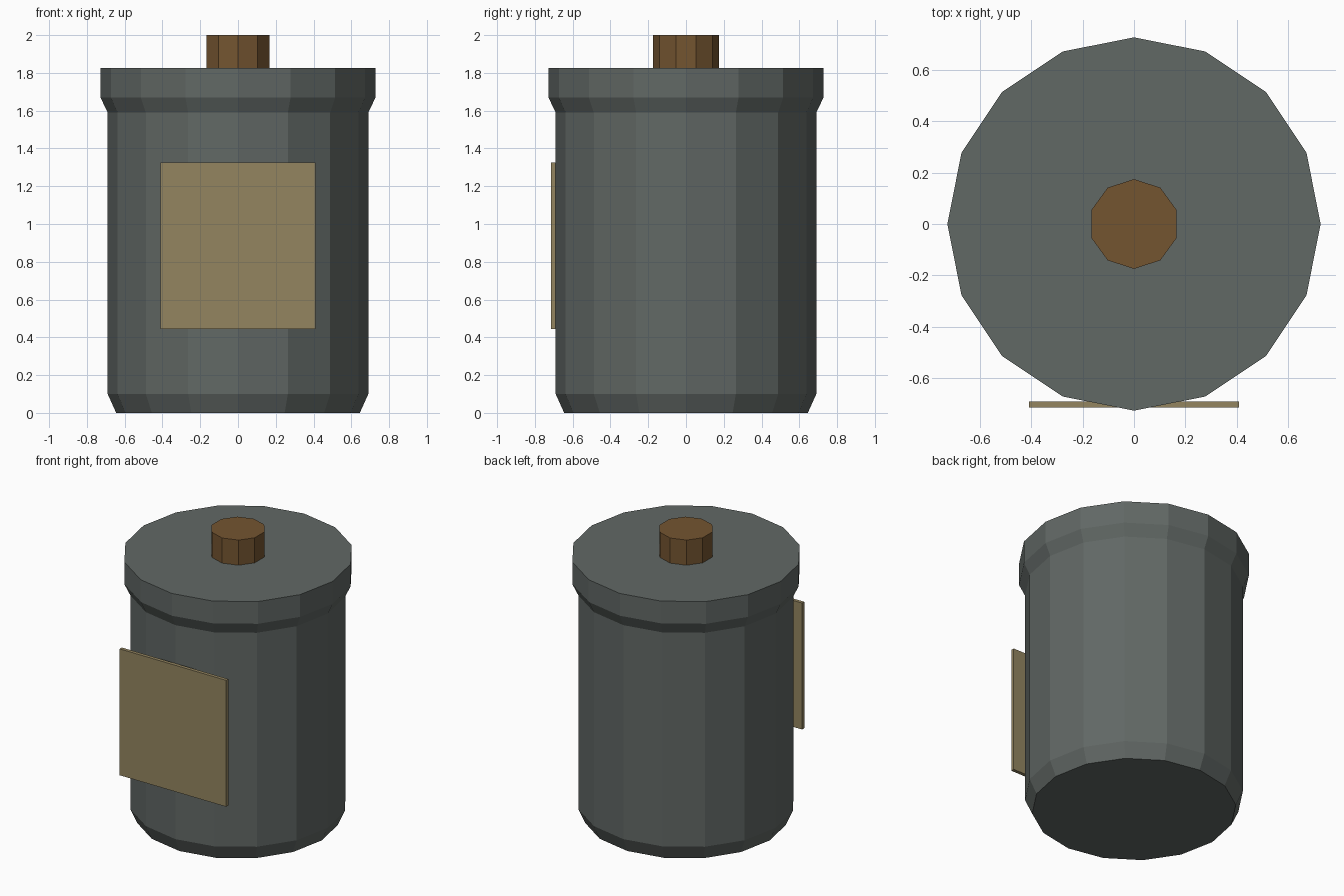
import bpy, bmesh, math

if "Cube" in bpy.data.objects:
    bpy.data.objects.remove(bpy.data.objects["Cube"])


def material(name, color):
    m = bpy.data.materials.new(name)
    m.diffuse_color = (*color, 1.0)
    m.use_nodes = True
    m.node_tree.nodes["Principled BSDF"].inputs["Base Color"].default_value = m.diffuse_color
    return m


def finish(name, bm, mat):
    bmesh.ops.recalc_face_normals(bm, faces=bm.faces)
    me = bpy.data.meshes.new(name)
    bm.to_mesh(me)
    bm.free()
    me.materials.append(mat)
    ob = bpy.data.objects.new(name, me)
    bpy.context.collection.objects.link(ob)
    return ob


def lathe(name, profile, sides, mat):
    """Flat-faced capped solid from (radius, z) rings, first corner on +y."""
    bm = bmesh.new()
    rings = []
    for r, z in profile:
        angles = [math.pi / 2 + 2 * math.pi * i / sides for i in range(sides)]
        rings.append([bm.verts.new((r * math.cos(a), r * math.sin(a), z)) for a in angles])
    for low, high in zip(rings, rings[1:]):
        for i in range(sides):
            j = (i + 1) % sides
            bm.faces.new((low[i], low[j], high[j], high[i]))
    bm.faces.new(rings[0][::-1])
    bm.faces.new(rings[-1])
    return finish(name, bm, mat)


def box(name, lo, hi, mat):
    bm = bmesh.new()
    bmesh.ops.create_cube(bm, size=1)
    for v in bm.verts:
        v.co = [(a + b) / 2 + c * (b - a) for a, b, c in zip(lo, hi, v.co)]
    return finish(name, bm, mat)


glass = material("grey green", (0.120, 0.138, 0.130))
cork = material("cork brown", (0.175, 0.090, 0.030))
paper = material("tan paper", (0.295, 0.235, 0.118))

# Jar body with bevelled foot and flared rim
lathe("jar_body", [(0.645, 0), (0.69, 0.10), (0.69, 1.59), (0.728, 1.67), (0.728, 1.825)], 16, glass)

# Stopper on top
lathe("stopper", [(0.175, 1.82), (0.175, 2.0)], 10, cork)

# Flat label on the front
box("label", (-0.41, -0.716, 0.445), (0.41, -0.692, 1.325), paper)
